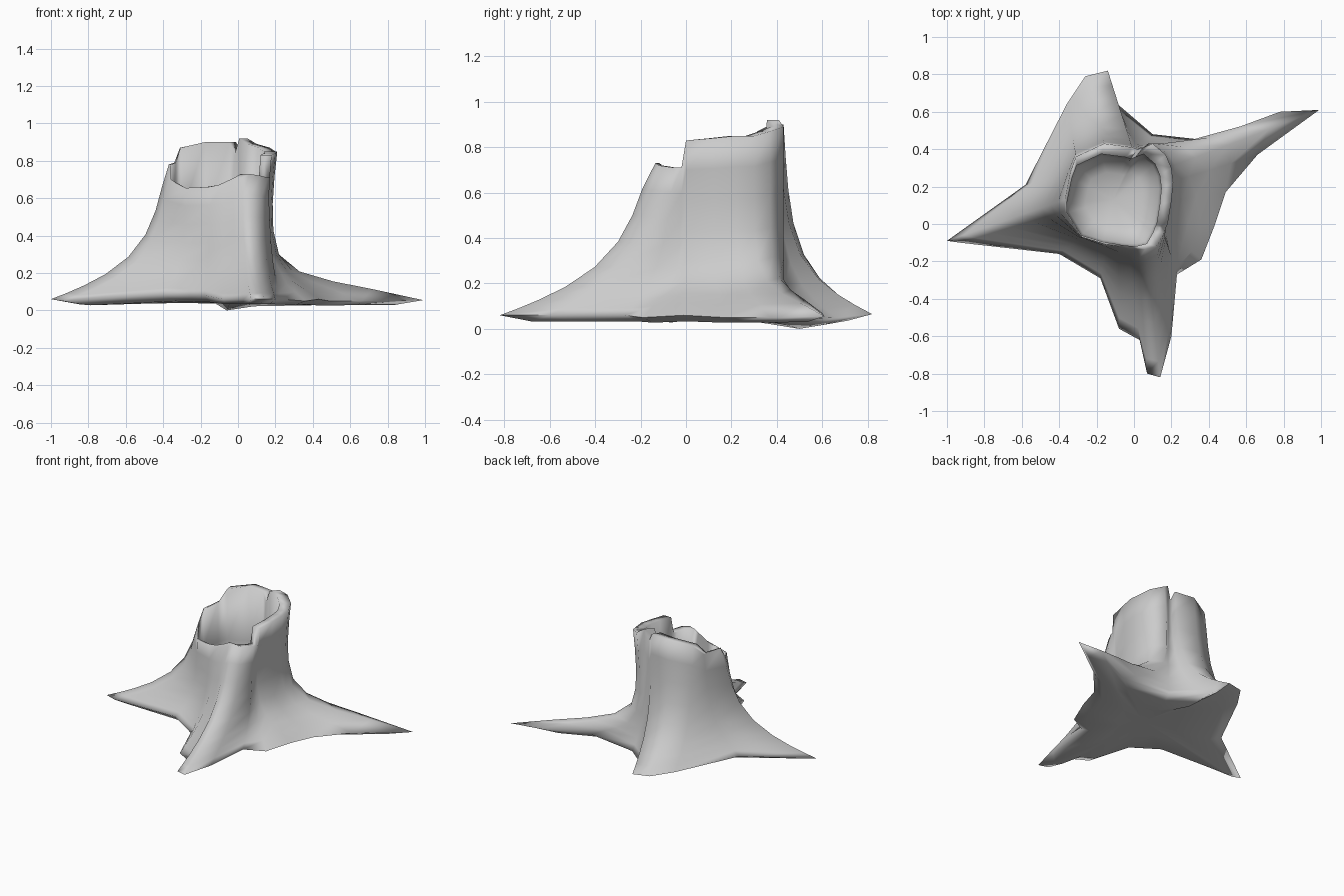
import bpy, bmesh, math
from mathutils import Vector

if "Cube" in bpy.data.objects:
    bpy.data.objects.remove(bpy.data.objects["Cube"])

# Root outline near the ground, counter-clockwise: x, y, z, flare exponent
ROOTS = [
    (.99, .61, .055, 9), (.78, .60, .07, 9), (.46, .44, .05, 8),
    (.10, .48, .04, 5), (-.11, .66, .05, 4.5), (-.14, .82, .065, 4.5),
    (-.26, .79, .07, 4.3), (-.36, .64, .07, 3.4), (-.58, .21, .08, 3.4),
    (-1.0, -.09, .06, 3.3), (-.93, -.10, .05, 3.5), (-.40, -.16, .09, 4.3),
    (-.18, -.29, .08, 3.3), (-.08, -.56, .06, 3.1), (.03, -.62, .06, 3),
    (.07, -.80, .06, 2.9), (.14, -.82, .06, 2.9), (.20, -.60, .06, 2.9),
    (.23, -.27, .06, 3), (.36, -.19, .05, 6.5),
    (.43, -.01, .06, 7.5), (.49, .17, .05, 7), (.66, .37, .05, 8),
]
# Broken rim directly above each root point: x, y, z
RIM = [
    (.20, .30, .85), (.17, .37, .87), (.10, .43, .89),
    (.05, .41, .92), (.02, .40, .83), (-.01, .41, .90),
    (-.16, .43, .90), (-.31, .36, .87), (-.34, .28, .79),
    (-.37, .13, .78), (-.37, .07, .70), (-.28, -.07, .655),
    (-.15, -.11, .66), (-.08, -.12, .67), (-.03, -.13, .69),
    (.02, -.135, .71), (.06, -.135, .73), (.12, -.12, .72),
    (.16, -.05, .71), (.17, -.02, .71),
    (.18, .0, .83), (.20, .12, .84), (.21, .22, .85),
]
LEVELS = (0, .04, .09, .17, .3, .47, .65, .83, 1)
AXIS = Vector((-.11, .13, 0))
N = len(ROOTS)

bm = bmesh.new()


def add_ring(points):
    return [bm.verts.new(p) for p in points]


def bridge(a, b):
    for i in range(N):
        j = (i + 1) % N
        bm.faces.new((a[i], a[j], b[j], b[i]))


def cap(ring, centre):
    c = bm.verts.new(centre)
    for i in range(N):
        bm.faces.new((ring[i], ring[(i + 1) % N], c))


def scaled(points, centre, s, z=None):
    out = []
    for p in points:
        q = centre + (Vector(p) - centre) * s
        q.z = p[2] if z is None else z
        out.append(q)
    return out


def bark(root, rim, v):
    # Flared path from root tip up to the rim, slightly rounded on the root
    x, y, z, k = root
    s = (1 - v) ** (k * (1.15 - .8 * v))
    swell = (.03 if k > 6 else .012) * 4 * s * (1 - s)
    p = Vector((rim[0] + (x - rim[0]) * s, rim[1] + (y - rim[1]) * s,
                z + (rim[2] - z) * v + swell))
    if k > 6:
        p.x -= .03 * math.sin(math.pi * v)
    return p


# Underside: roots round under toward a nearly flat middle
ground = [r[:3] for r in ROOTS]
base_centre = Vector((0, .1, 0))
middle = add_ring(scaled(ground, base_centre, .4, .04))
cap(middle, (0, .1, .04))
belly_points = scaled(ground, base_centre, .85)
for p in belly_points:
    p.z *= .55
belly_points[4] = Vector((-.06, .50, 0))
rings = [middle, add_ring(belly_points)]

# Bark, thick lip and hollow
for v in LEVELS:
    rings.append(add_ring([bark(r, t, v) for r, t in zip(ROOTS, RIM)]))
inner = scaled(RIM, Vector((-.28, 0, 0)), .87)
rings.append(add_ring(inner))
for s, z in ((1, .5), (.95, .22), (.6, .16)):
    rings.append(add_ring(scaled(inner, AXIS, s, z)))
for a, b in zip(rings, rings[1:]):
    bridge(a, b)
cap(rings[-1], (AXIS.x, AXIS.y, .15))
bmesh.ops.recalc_face_normals(bm, faces=bm.faces)

mesh = bpy.data.meshes.new("hollow_stump")
bm.to_mesh(mesh)
bm.free()
stump = bpy.data.objects.new("hollow_stump", mesh)
bpy.context.collection.objects.link(stump)
bpy.context.view_layer.objects.active = stump
stump.select_set(True)
bpy.ops.object.shade_smooth_by_angle(angle=math.radians(100))
